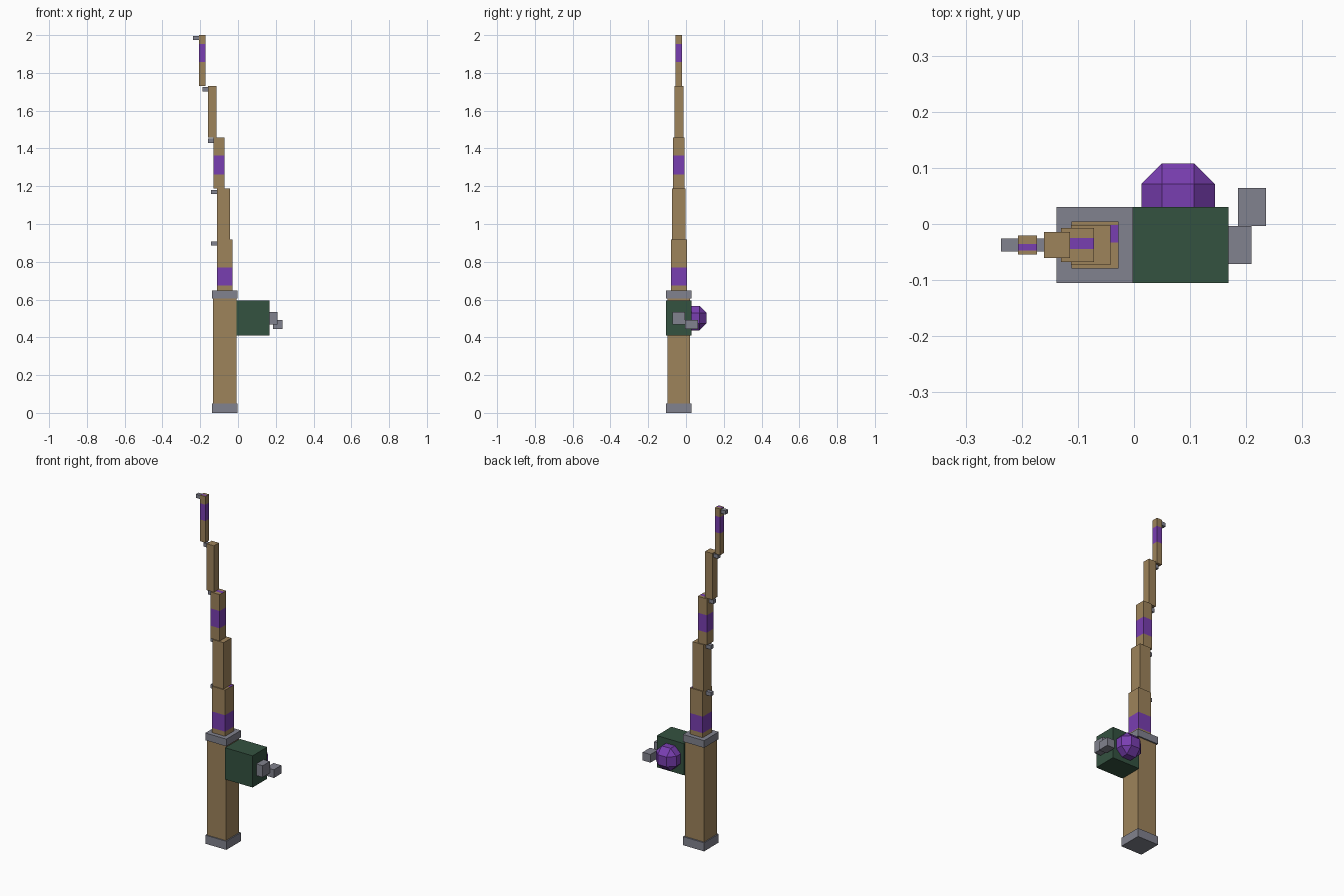
import bpy
import bmesh
from mathutils import Vector

cube = bpy.data.objects.get("Cube")
if cube:
    bpy.data.objects.remove(cube, do_unlink=True)


def material(name, rgb):
    linear = [((c / 255 + 0.055) / 1.055) ** 2.4 for c in rgb]
    mat = bpy.data.materials.new(name)
    mat.use_nodes = True
    mat.diffuse_color = (*linear, 1)
    mat.node_tree.nodes["Principled BSDF"].inputs["Base Color"].default_value = (*linear, 1)
    return mat


wood = material("tan_wood", (158, 131, 91))
purple = material("purple", (121, 62, 177))
green = material("dark_green", (52, 82, 64))
metal = material("grey_metal", (129, 130, 142))


def box(name, x, y, z, mats, band=None, strip=None):
    """Box between (min, max) pairs, with an optional coloured band and top strip."""
    bm = bmesh.new()
    bmesh.ops.create_cube(bm, size=1)
    for v in bm.verts:
        v.co = Vector([r[0] if c < 0 else r[1] for c, r in zip(v.co, (x, y, z))])

    def cut(geom, co, normal):
        bmesh.ops.bisect_plane(bm, geom=geom, plane_co=co, plane_no=normal)

    if band:
        for h in band:
            cut(bm.verts[:] + bm.edges[:] + bm.faces[:], (0, 0, h), (0, 0, 1))
        for d in strip:
            tops = [f for f in bm.faces if f.normal.z > 0.5]
            edges = {e for f in tops for e in f.edges}
            verts = {v for f in tops for v in f.verts}
            cut(tops + list(edges) + list(verts), (0, d, 0), (0, 1, 0))
        for f in bm.faces:
            c = f.calc_center_median()
            on_top = f.normal.z > 0.5 and strip[0] < c.y < strip[1]
            on_side = abs(f.normal.z) < 0.5 and band[0] < c.z < band[1]
            f.material_index = int(on_top or on_side)
    mesh = bpy.data.meshes.new(name)
    bm.to_mesh(mesh)
    bm.free()
    obj = bpy.data.objects.new(name, mesh)
    bpy.context.collection.objects.link(obj)
    for m in mats:
        mesh.materials.append(m)
    return obj


# Grip with an end cap at each end
cap_x, cap_y = (-0.138, -0.002), (-0.105, 0.03)
box("grip", (-0.132, -0.009), (-0.099, 0.022), (0.04, 0.61), [wood])
box("bottom_cap", cap_x, cap_y, (0, 0.05), [metal])
box("top_cap", cap_x, cap_y, (0.605, 0.647), [metal])

# Stepped rod sections: x range, half depth, z range, band, top strip
sections = [
    ((-0.111, -0.028), 0.042, (0.64, 0.917), (0.674, 0.77), (-0.033, -0.002)),
    ((-0.112, -0.042), 0.036, (0.917, 1.188), None, None),
    ((-0.13, -0.071), 0.03, (1.188, 1.459), (1.262, 1.363), (-0.045, -0.025)),
    ((-0.16, -0.114), 0.023, (1.459, 1.73), None, None),
    ((-0.207, -0.173), 0.017, (1.73, 2.0), (1.857, 1.952), (-0.047, -0.036)),
]
for i, (x, half, z, band, strip) in enumerate(sections, 1):
    box(f"rod_section_{i}", x, (-0.0375 - half, -0.0375 + half), z, [wood, purple], band, strip)

# Line guides on the side of each section
guides = [(-0.143, 0.897), (-0.143, 1.17), (-0.16, 1.441), (-0.189, 1.713), (-0.237, 1.984)]
for i, (x, z) in enumerate(guides, 1):
    box(f"line_guide_{i}", (x, x + 0.031), (-0.049, -0.026), (z - 0.011, z + 0.011), [metal])

# Reel with its crank and knob
box("reel_body", (-0.009, 0.168), cap_y, (0.41, 0.595), [green])
box("crank_arm", (0.168, 0.209), (-0.071, -0.004), (0.467, 0.535), [metal])
box("crank_knob", (0.185, 0.235), (-0.004, 0.064), (0.445, 0.493), [metal])

# Faceted gem set into the back of the reel
gem = box("reel_gem", (0.013, 0.144), (-0.023, 0.108), (0.436, 0.567), [purple])
bevel = gem.modifiers.new("facets", "BEVEL")
bevel.width = 0.037
bevel.segments = 1
